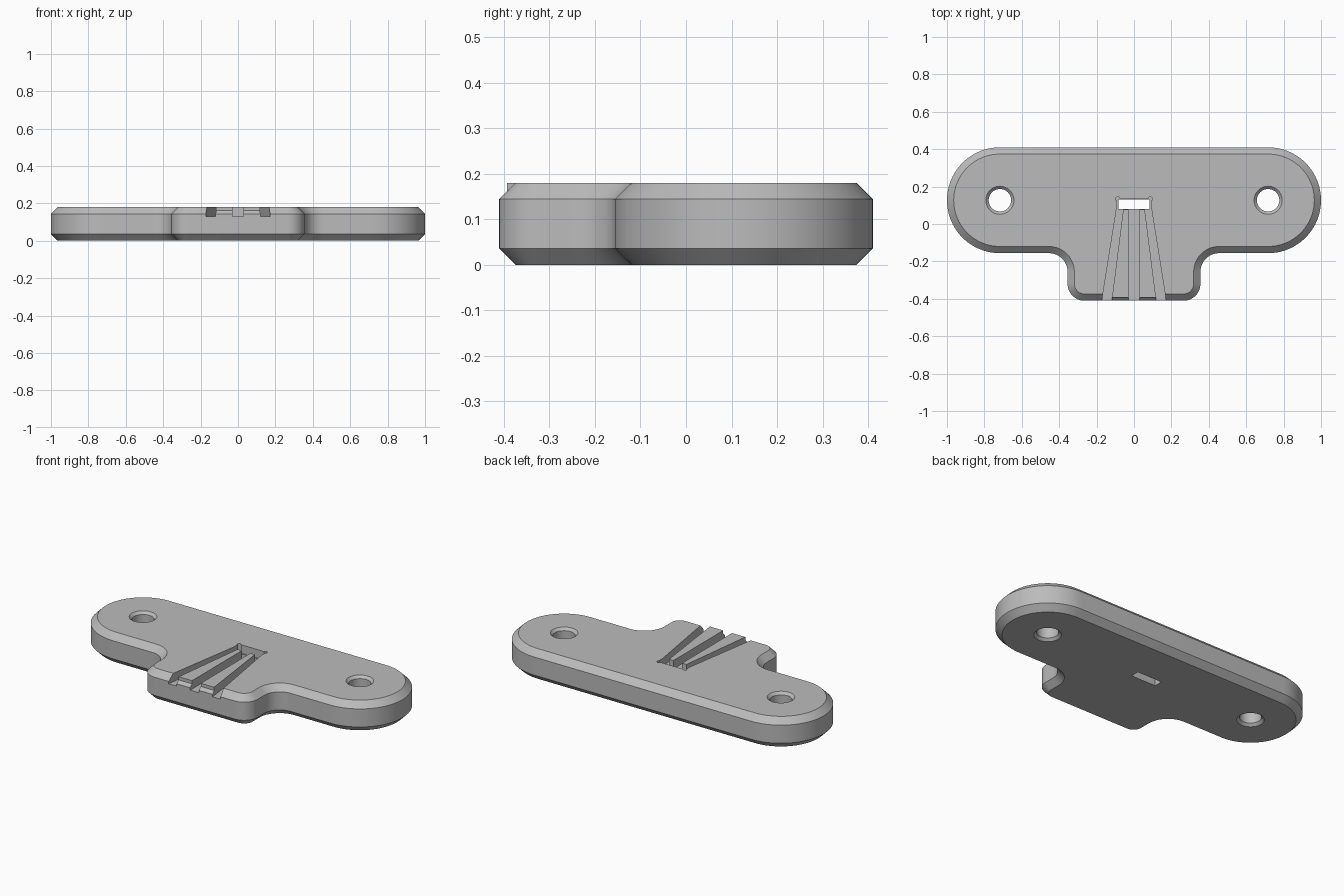
import bpy, bmesh
from math import sin, cos, pi, radians

if "Cube" in bpy.data.objects:
    bpy.data.objects.remove(bpy.data.objects["Cube"], do_unlink=True)

HEIGHT, BEVEL = 0.18, 0.036
END_X, END_Y, END_R = 0.717, 0.127, 0.283   # rounded ends of the plate
TAB_X, FRONT = 0.355, -0.41                 # front tab
FILLET, CORNER = 0.1, 0.09
FLOOR = 0.13                                # groove floor

grey = bpy.data.materials.new("plain grey")
grey.use_nodes = True
grey.diffuse_color = (0.5, 0.5, 0.5, 1)
grey.node_tree.nodes["Principled BSDF"].inputs["Base Color"].default_value = grey.diffuse_color


def arc(cx, cy, r, start, end, n=16):
    angles = [radians(start + (end - start) * i / n) for i in range(n + 1)]
    return [(cx + r * cos(a), cy + r * sin(a)) for a in angles]


def loft(name, levels):
    """Skin a stack of matching outlines, each given as (points, z)."""
    bm = bmesh.new()
    loops = [[bm.verts.new((x, y, z)) for x, y in pts] for pts, z in levels]
    n = len(loops[0])
    for low, high in zip(loops, loops[1:]):
        for i in range(n):
            j = (i + 1) % n
            bm.faces.new((low[i], low[j], high[j], high[i]))
    bm.faces.new(loops[0][::-1])
    bm.faces.new(loops[-1])
    bmesh.ops.recalc_face_normals(bm, faces=bm.faces)
    mesh = bpy.data.meshes.new(name)
    bm.to_mesh(mesh)
    bm.free()
    mesh.materials.append(grey)
    obj = bpy.data.objects.new(name, mesh)
    bpy.context.collection.objects.link(obj)
    return obj


def prism(name, pts, z0, z1):
    return loft(name, [(pts, z0), (pts, z1)])


def rectangle(x, y0, y1):
    return [(-x, y0), (x, y0), (x, y1), (-x, y1)]


def combine(target, tool, operation):
    tool.hide_render = True
    mod = target.modifiers.new(tool.name, "BOOLEAN")
    mod.object, mod.operation, mod.solver = tool, operation, "EXACT"
    bpy.context.view_layer.objects.active = target
    bpy.ops.object.modifier_apply(modifier=mod.name)
    bpy.data.objects.remove(tool, do_unlink=True)


def outline(d):
    """Plate outline moved inward by d."""
    right = arc(TAB_X - CORNER, FRONT + CORNER, CORNER - d, -90, 0)
    right += arc(TAB_X + FILLET, END_Y - END_R - FILLET, FILLET + d, 180, 90)
    right += arc(END_X, END_Y, END_R - d, -90, 90, 40)
    return right + [(-x, y) for x, y in reversed(right)]


# Bevelled plate with tab
plate = loft("mounting_plate", [(outline(BEVEL), 0), (outline(0), BEVEL),
                                (outline(0), HEIGHT - BEVEL), (outline(BEVEL), HEIGHT)])

# Squarer front ends of the ribs between the grooves
combine(plate, prism("rib_ends", rectangle(0.15, -0.393, -0.34), 0.14, HEIGHT), "UNION")

# Screw holes, countersunk on both faces
for side in (-1, 1):
    def ring(r):
        return arc(side * END_X, END_Y, r, 0, 352.5, 47)
    combine(plate, loft("screw_hole", [(ring(0.088), -0.013), (ring(0.06), 0.015),
                                       (ring(0.06), HEIGHT - 0.015),
                                       (ring(0.088), HEIGHT + 0.013)]), "DIFFERENCE")

# Fanned grooves
for side in (-1, 1):
    pts = [(side * x, y) for x, y in ((0.122, -0.43), (0.175, -0.43), (0.092, 0.09), (0.056, 0.09))]
    combine(plate, prism("side_groove", pts, FLOOR, 0.2), "DIFFERENCE")
combine(plate, prism("middle_groove", rectangle(0.029, -0.43, 0.09), FLOOR, 0.2), "DIFFERENCE")

# Pocket with relieved corners, and the slot through its floor
combine(plate, prism("pocket", rectangle(0.092, 0.078, 0.137), FLOOR, 0.21), "DIFFERENCE")
for side in (-1, 1):
    relief = arc(side * 0.087, 0.134, 0.011, 0, 330, 11)
    combine(plate, prism("corner_relief", relief, FLOOR, 0.22), "DIFFERENCE")
combine(plate, prism("slot", rectangle(0.083, 0.079, 0.131), -0.05, 0.23), "DIFFERENCE")

# Smooth curves, sharp bevel edges
bpy.ops.object.select_all(action="DESELECT")
plate.select_set(True)
bpy.context.view_layer.objects.active = plate
bpy.ops.object.shade_smooth_by_angle(angle=radians(25))
